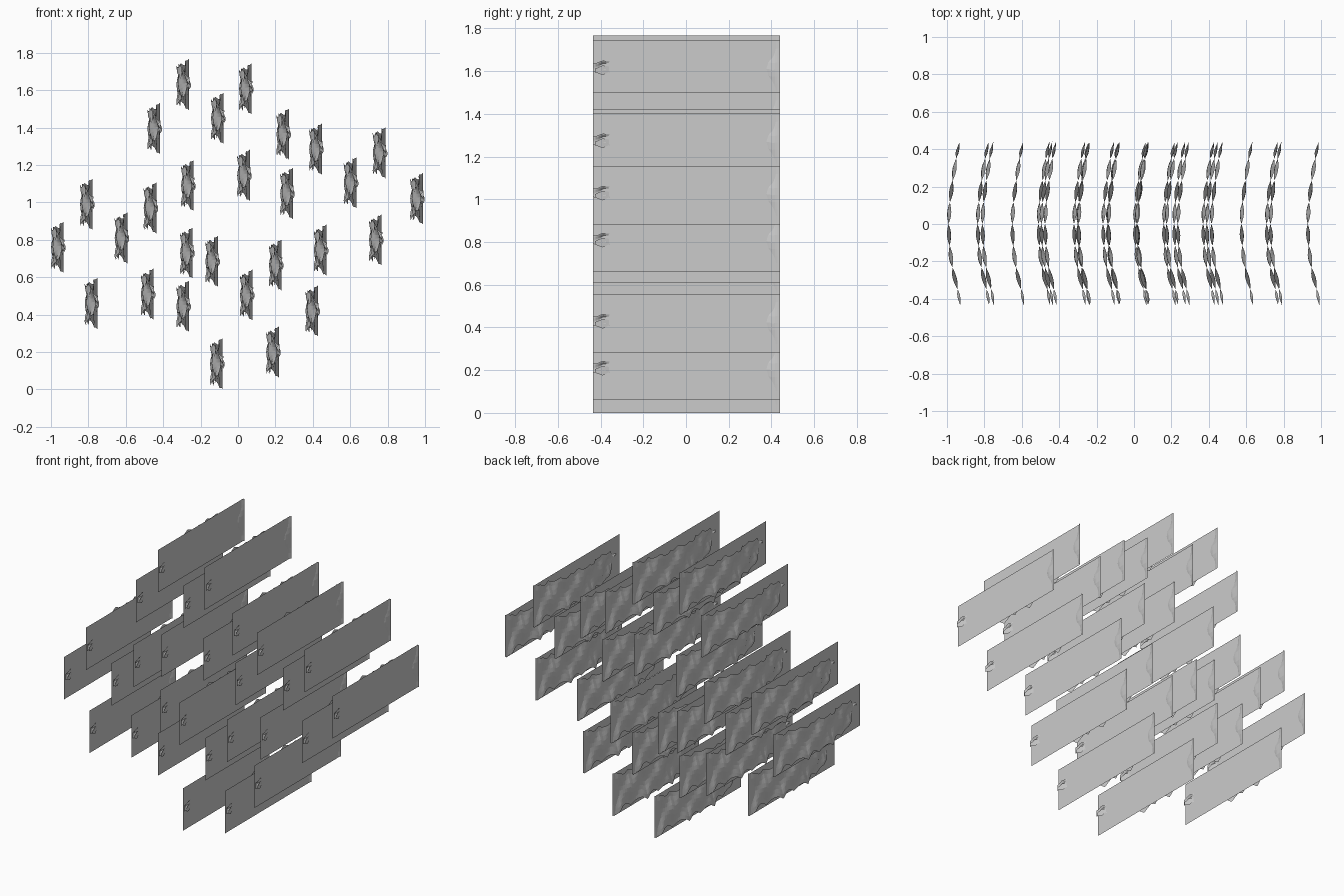
import bpy, bmesh, math

if "Cube" in bpy.data.objects:
    bpy.data.objects.remove(bpy.data.objects["Cube"])

H = 0.137    # half height of a panel
SPOTS = [(-.295, 1.63), (-.45, 1.395), (-.11, 1.45), (.04, 1.607), (.24, 1.365), (.415, 1.285),
         (.755, 1.265), (.6, 1.105), (.955, 1.02), (-.81, .99), (-.965, .76), (-.27, 1.09),
         (.03, 1.145), (.26, 1.048), (-.47, .97), (-.625, .81), (-.275, .73), (-.14, .685),
         (.2, .665), (.44, .745), (.735, .8), (-.785, .46), (-.485, .51), (-.295, .445),
         (.045, .505), (.395, .42), (-.115, .1375), (.185, .2)]


def lerp(keys, t):
    for (a, u), (b, v) in zip(keys, keys[1:]):
        if t <= b:
            return u + (v - u) * max(0, t - a) / (b - a)
    return keys[-1][1]


# bow of the sheet in plan, and its upper and lower outline
BOW = [(-.435, .036), (-.36, .024), (-.28, .004), (-.2, -.012), (-.1, -.022), (0, -.026),
       (.1, -.021), (.2, -.009), (.3, .006), (.38, .019), (.44, .033)]
TOP = [(-.435, .03), (-.36, .055), (-.28, .1), (-.1, .105), (.2, .115), (.36, .125), (.44, .137)]
LOW = [(-.435, -.01), (-.36, -.035), (-.28, -.1), (-.1, -.115), (.2, -.12), (.36, -.125), (.44, -.137)]


def make_mesh(name, grid):
    bm = bmesh.new()
    rows = [[bm.verts.new(p) for p in row] for row in grid]
    for a, b in zip(rows, rows[1:]):
        for i in range(len(a) - 1):
            bm.faces.new((a[i], b[i], b[i + 1], a[i + 1]))
    me = bpy.data.meshes.new(name)
    bm.to_mesh(me)
    bm.free()
    return me


# flat rectangular panel
panel = make_mesh("panel", [[(.026, y, z) for z in (-H, H)] for y in (-.435, .44)])

# bowed sheet with scalloped edges and soft ripples
grid = []
NY, NZ = 72, 8
for i in range(NY + 1):
    y = -.435 + .875 * i / NY
    ends = min(1, (.44 - y) / .06, (y + .435) / .06)
    top = lerp(TOP, y) - .016 * ends * abs(math.cos(y * 36))
    low = lerp(LOW, y) + .03 * ends * abs(math.cos(y * 26 + .6))
    row = []
    for j in range(NZ + 1):
        t = j / NZ
        ripple = .011 * math.sin(y * 27) * math.cos(t * math.pi * 2) * ends
        row.append((lerp(BOW, y) + ripple, y, low + (top - low) * t))
    grid.append(row)
sheet = make_mesh("bowed_sheet", grid)

# small leaf-shaped barbs at the front end
barb = make_mesh("front_barb", [[(.028, -.36, -.01), (.028, -.36, .015)],
                                [(.036, -.39, -.025), (.036, -.39, .02)],
                                [(.043, -.425, -.012), (.043, -.425, .005)]])

for x, z in SPOTS:
    for me in (panel, sheet, barb):
        ob = bpy.data.objects.new(me.name, me)
        ob.location = (x, 0, z)
        bpy.context.collection.objects.link(ob)
